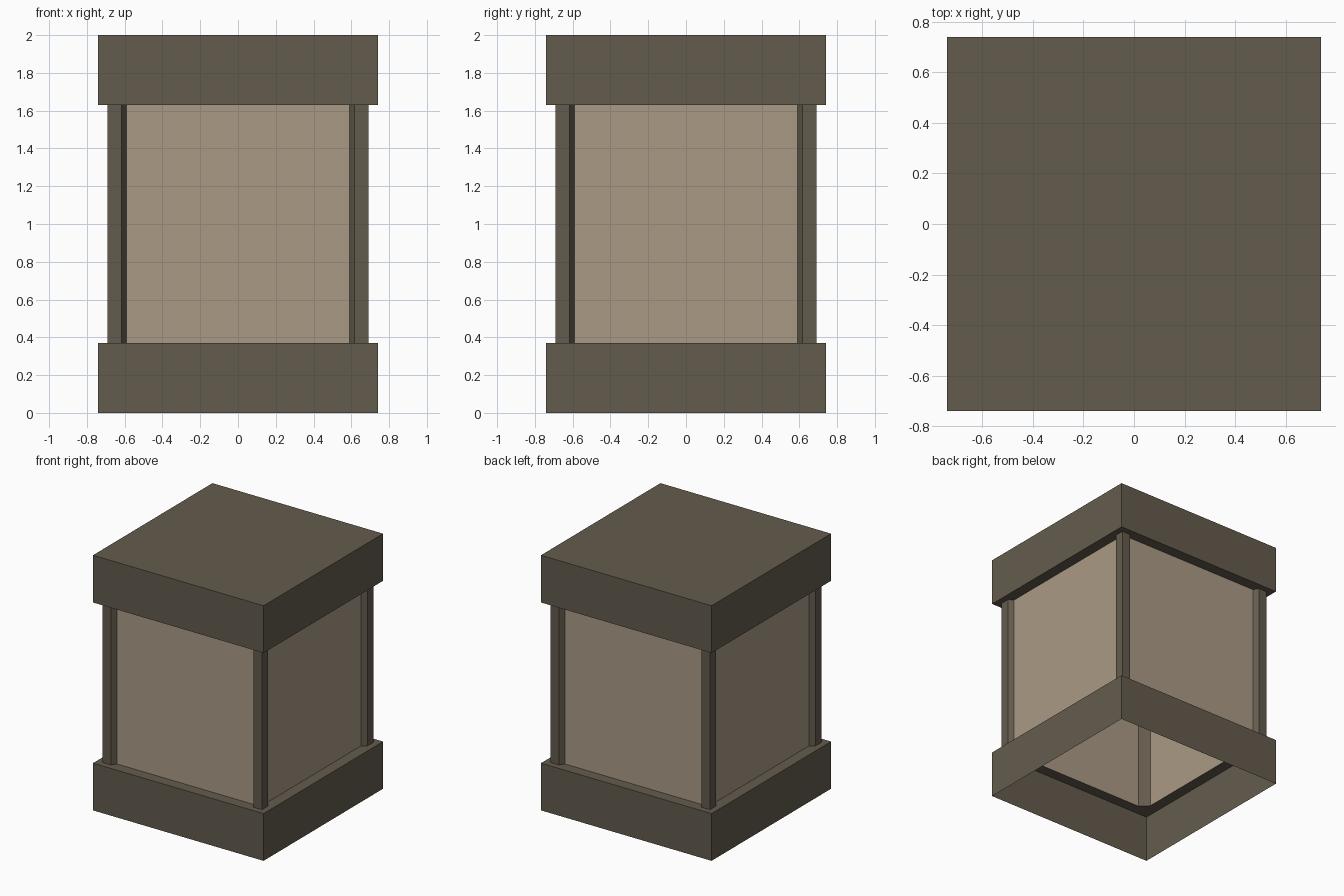
import bpy, bmesh
from mathutils import Matrix
from math import pi

if "Cube" in bpy.data.objects:
    bpy.data.objects.remove(bpy.data.objects["Cube"])

W = 0.74              # half width of base and cap
P = 0.653             # distance of panels from the centre
E = 0.591             # half width of each panel
Z0, Z1, H = 0.37, 1.63, 2.0


def material(name, rgb):
    m = bpy.data.materials.new(name)
    m.diffuse_color = (*rgb, 1)
    m.use_nodes = True
    m.node_tree.nodes["Principled BSDF"].inputs["Base Color"].default_value = m.diffuse_color
    return m


trim = material("dark_brown_trim", (0.127, 0.105, 0.074))
tan = material("tan_panel", (0.402, 0.323, 0.235))


def finish(bm, name, mat):
    me = bpy.data.meshes.new(name)
    bm.to_mesh(me)
    bm.free()
    me.materials.append(mat)
    ob = bpy.data.objects.new(name, me)
    bpy.context.collection.objects.link(ob)
    return ob


def square_shell(name, profile, close_top=False):
    """Sweep a (half width, z) profile around a square as a thin sheet."""
    bm = bmesh.new()
    corners = [(-1, -1), (1, -1), (1, 1), (-1, 1)]
    rings = [[bm.verts.new((x * r, y * r, z)) for x, y in corners] for r, z in profile]
    for lo, hi in zip(rings, rings[1:]):
        for i in range(4):
            j = (i + 1) % 4
            bm.faces.new((lo[i], lo[j], hi[j], hi[i]))
    if close_top:
        bm.faces.new(rings[-1])
    finish(bm, name, trim)


# Base: open underneath, with a ledge reaching in to the panels
square_shell("base", [(W, 0), (W, Z0), (P, Z0)])
# Cap: closed on top, with a matching ledge underneath
square_shell("cap", [(P, Z1), (W, Z1), (W, H)], close_top=True)

# Corner posts: six-sided profile, splayed inward to meet the panels
section = [(0.692, 0.692), (0.617, 0.692), (E, P), (0.625, 0.625), (P, E), (0.692, 0.617)]
for sx, side in ((-1, "left"), (1, "right")):
    for sy, end in ((-1, "front"), (1, "back")):
        bm = bmesh.new()
        face = bm.faces.new([bm.verts.new((x * sx, y * sy, Z0)) for x, y in section])
        top = bmesh.ops.extrude_face_region(bm, geom=[face], use_keep_orig=True)
        verts = [v for v in top["geom"] if isinstance(v, bmesh.types.BMVert)]
        bmesh.ops.translate(bm, vec=(0, 0, Z1 - Z0), verts=verts)
        bmesh.ops.recalc_face_normals(bm, faces=bm.faces)
        finish(bm, f"{end}_{side}_post", trim)

# Side panels: one thin sheet between each pair of posts
for i, side in enumerate(("front", "right", "back", "left")):
    bm = bmesh.new()
    bm.faces.new([bm.verts.new(c) for c in
                  ((-E, -P, Z0), (E, -P, Z0), (E, -P, Z1), (-E, -P, Z1))])
    bm.transform(Matrix.Rotation(i * pi / 2, 4, 'Z'))
    finish(bm, f"{side}_panel", tan)
